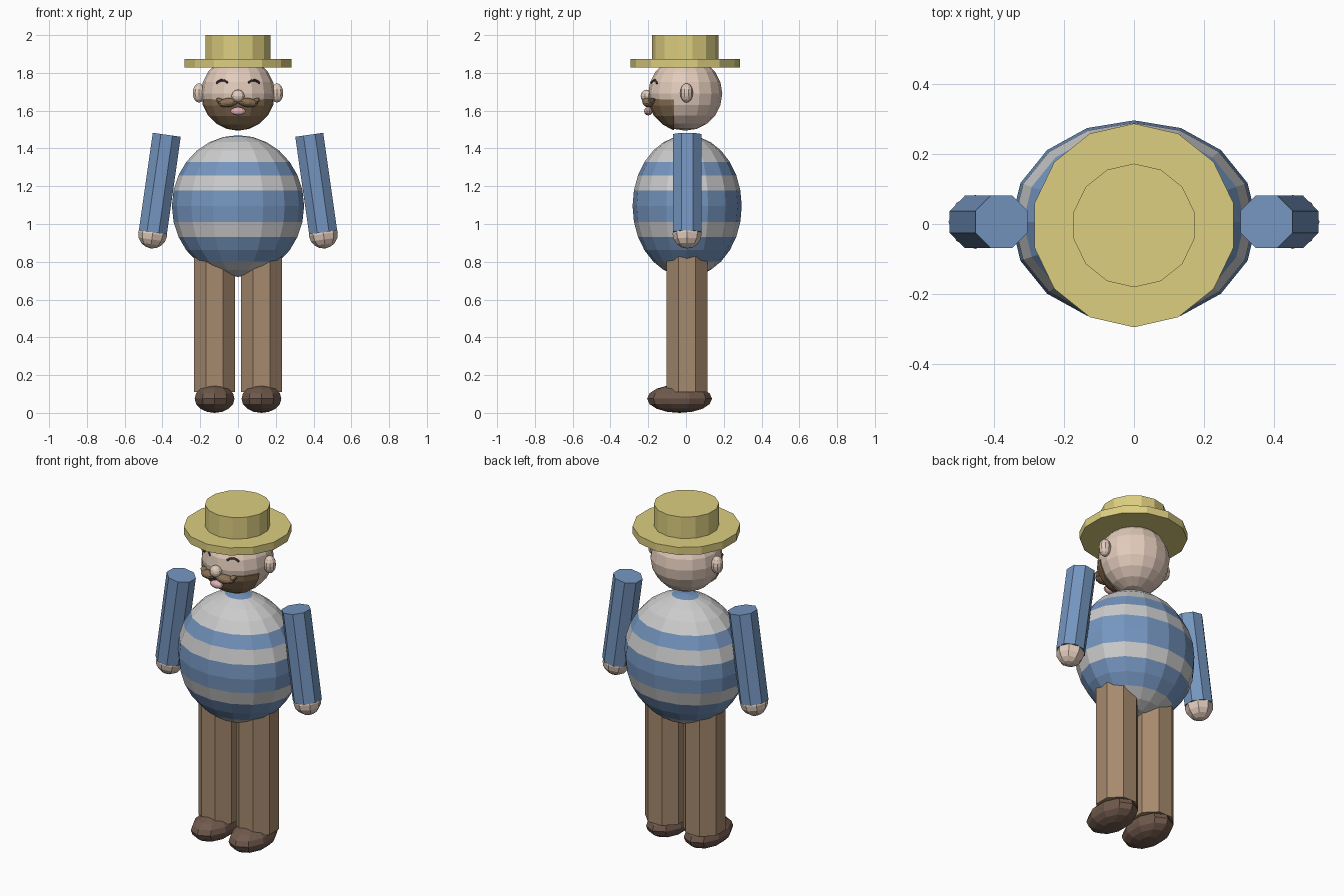
import bpy, bmesh, math
from mathutils import Matrix, Vector, Euler

if "Cube" in bpy.data.objects:
    bpy.data.objects.remove(bpy.data.objects["Cube"])


def material(name, rgb):
    m = bpy.data.materials.new(name)
    m.diffuse_color = [(c / 255) ** 2.2 for c in rgb] + [1]
    m.use_nodes = True
    m.node_tree.nodes["Principled BSDF"].inputs["Base Color"].default_value = m.diffuse_color
    return m


SKIN = material("skin", (226, 203, 187))
BLUE = material("blue_cloth", (116, 148, 190))
PALE = material("pale_cloth", (190, 190, 190))
PANTS = material("pants_brown", (165, 137, 110))
SHOE = material("shoe_brown", (112, 90, 78))
STRAW = material("straw", (220, 205, 127))
HAIR = material("hair_brown", (138, 114, 86))
LIP = material("lip_pink", (222, 176, 180))
DARK = material("dark", (70, 52, 55))


def finish(bm, name, mats, loc=(0, 0, 0), rot=(0, 0, 0)):
    me = bpy.data.meshes.new(name)
    bm.to_mesh(me)
    bm.free()
    for m in mats:
        me.materials.append(m)
    ob = bpy.data.objects.new(name, me)
    ob.location, ob.rotation_euler = loc, rot
    bpy.context.collection.objects.link(ob)
    return ob


def ball(name, mat, loc, size, segs=16, rings=10, rot=(0, 0, 0)):
    bm = bmesh.new()
    bmesh.ops.create_uvsphere(bm, u_segments=segs, v_segments=rings, radius=1)
    bmesh.ops.scale(bm, vec=size, verts=bm.verts)
    return finish(bm, name, [mat], loc, rot)


def prism(name, mat, loc, r, h, sides, spin=0, rot=(0, 0, 0)):
    bm = bmesh.new()
    bmesh.ops.create_cone(bm, cap_ends=True, segments=sides, radius1=r, radius2=r,
                          depth=h, matrix=Matrix.Rotation(math.radians(spin), 4, 'Z'))
    return finish(bm, name, [mat], loc, rot)


# striped body: 14 rings, coloured ring by ring
bm = bmesh.new()
bmesh.ops.create_uvsphere(bm, u_segments=16, v_segments=14, radius=1)
for f in bm.faces:
    z = sum(v.co.z for v in f.verts) / len(f.verts)
    z = (max(v.co.z for v in f.verts) + min(v.co.z for v in f.verts)) / 2
    ring = int(math.acos(z) / (math.pi / 14))
    f.material_index = 0 if ring in (0, 4, 6, 7, 9, 10) else 1
bmesh.ops.scale(bm, vec=(0.35, 0.289, 0.375), verts=bm.verts)
finish(bm, "body", [BLUE, PALE], (0, 0.006, 1.095))

# head, hat
HEAD = Vector((0, -0.004, 1.69))
ball("head", SKIN, HEAD, (0.196, 0.196, 0.196))
prism("hat_brim", STRAW, (0, -0.004, 1.85), 0.29, 0.045, 14)
prism("hat_crown", STRAW, (0, -0.004, 1.925), 0.176, 0.15, 14)

# beard: front lower cap of a slightly larger head shell
bm = bmesh.new()
bmesh.ops.create_uvsphere(bm, u_segments=16, v_segments=10, radius=0.203)
for co, no in (((0, -0.06, 0), (0, 1, 0)), ((0, 0, -0.03), (0, 0, 1))):
    cut = bmesh.ops.bisect_plane(bm, geom=bm.verts[:] + bm.edges[:] + bm.faces[:],
                                 plane_co=co, plane_no=no, clear_outer=True)
    edges = [e for e in cut["geom_cut"] if isinstance(e, bmesh.types.BMEdge)]
    bmesh.ops.holes_fill(bm, edges=edges, sides=0)
finish(bm, "beard", [HAIR], HEAD)

# nose and mouth
ball("nose", SKIN, (0, -0.208, 1.677), (0.036, 0.032, 0.034), 10, 8)
ball("mouth", LIP, (0, -0.2, 1.597), (0.042, 0.022, 0.022), 10, 8)

for s, side in ((-1, "left"), (1, "right")):
    ball(side + "_ear", SKIN, (s * 0.207, 0.003, 1.694), (0.034, 0.034, 0.051), 10, 8)

    # moustache half with upturned tip
    ball(side + "_moustache", HAIR, (s * 0.052, -0.2, 1.643), (0.056, 0.03, 0.024), 10, 8,
         (0, math.radians(8 * s), math.radians(15 * s)))
    ball(side + "_moustache_tip", HAIR, (s * 0.092, -0.182, 1.65), (0.028, 0.022, 0.014), 8, 6,
         (0, math.radians(-25 * s), math.radians(25 * s)))

    # smiling closed eye: small arched tube lying on the head
    cu = bpy.data.curves.new(side + "_eye", 'CURVE')
    cu.dimensions = '3D'
    cu.bevel_depth, cu.bevel_resolution = 0.006, 0
    cu.use_fill_caps = True
    arc = [(0.055, 0.058), (0.072, 0.07), (0.09, 0.071), (0.104, 0.064), (0.114, 0.054)]
    sp = cu.splines.new('POLY')
    sp.points.add(len(arc) - 1)
    for p, (x, z) in zip(sp.points, arc):
        y = -math.sqrt(0.196 ** 2 - x * x - z * z)
        p.co = (s * x, y, z, 1)
    cu.materials.append(DARK)
    eye = bpy.data.objects.new(side + "_eye", cu)
    eye.location = HEAD
    bpy.context.collection.objects.link(eye)

    # arm and hand
    tilt = (0, math.radians(-8.1 * s), 0)
    prism(side + "_arm", BLUE, (s * 0.414, 0.006, 1.214), 0.081, 0.522, 8, 22.5, tilt)
    ball(side + "_hand", SKIN, (s * 0.452, 0.006, 0.947), (0.077, 0.077, 0.077), 8, 8, tilt)

    # leg and shoe
    prism(side + "_leg", PANTS, (s * 0.124, 0.006, 0.48), 0.118, 0.74, 8, 22.5)
    ball(side + "_shoe", SHOE, (s * 0.124, -0.034, 0.075), (0.111, 0.172, 0.075), 10, 8)
